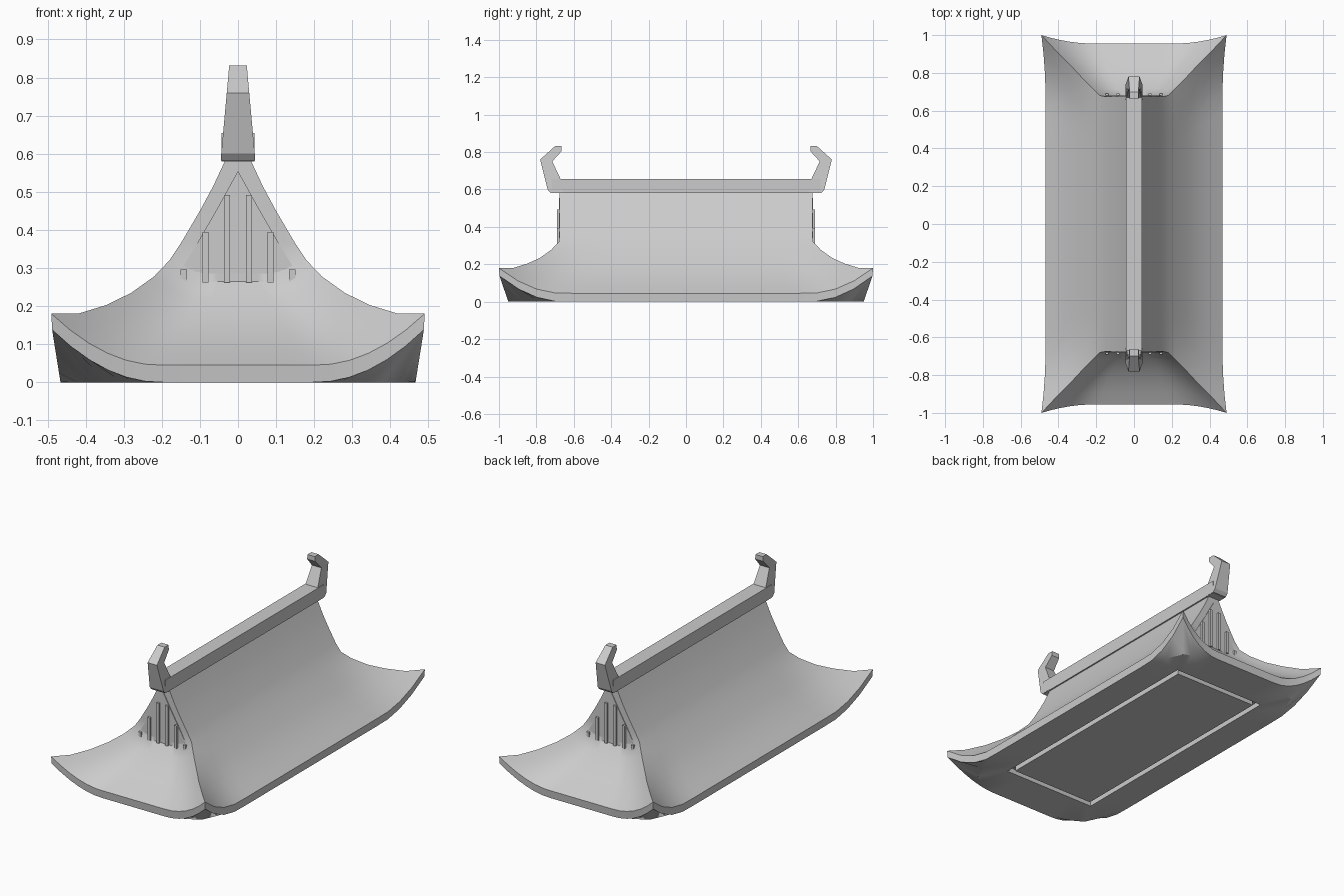
import bpy
import bmesh
from math import radians

old_cube = bpy.data.objects.get("Cube")
if old_cube:
    bpy.data.objects.remove(old_cube)

# One plain grey for every part
grey = bpy.data.materials.new("stone_grey")
grey.use_nodes = True
grey_value = (0.6, 0.6, 0.6, 1)
grey.diffuse_color = grey_value
grey.node_tree.nodes["Principled BSDF"].inputs["Base Color"].default_value = grey_value


def finish(name, bm, smooth=False):
    """Turn a bmesh into a named object with the grey material."""
    bmesh.ops.recalc_face_normals(bm, faces=bm.faces)
    mesh = bpy.data.meshes.new(name)
    bm.to_mesh(mesh)
    bm.free()
    mesh.materials.append(grey)
    obj = bpy.data.objects.new(name, mesh)
    bpy.context.collection.objects.link(obj)
    if smooth:
        bpy.ops.object.select_all(action="DESELECT")
        obj.select_set(True)
        bpy.context.view_layer.objects.active = obj
        bpy.ops.object.shade_smooth_by_angle(angle=radians(35))
    return obj


def box(name, x_range, y_range, z_range):
    bm = bmesh.new()
    corners = [bm.verts.new((x, y, z)) for x in x_range for y in y_range for z in z_range]
    bmesh.ops.convex_hull(bm, input=corners)
    bmesh.ops.dissolve_limit(bm, angle_limit=radians(1), verts=bm.verts, edges=bm.edges)
    return finish(name, bm)


def prism(name, outline, start, end):
    """Join two matching outlines, made by the start and end functions."""
    bm = bmesh.new()
    first = [bm.verts.new(start(a, b)) for a, b in outline]
    last = [bm.verts.new(end(a, b)) for a, b in outline]
    bm.faces.new(first)
    bm.faces.new(last)
    count = len(outline)
    for i in range(count):
        j = (i + 1) % count
        bm.faces.new((first[i], first[j], last[j], last[i]))
    return finish(name, bm)


# Roof body: stacked rings with upswept corners
STEPS = 20
LONG_FLAT, SHORT_FLAT = 0.66, 0.42


def upsweep(s, flat):
    return max(0, (abs(s) - flat) / (1 - flat)) ** 2


def mix(a, b, w):
    return a + (b - a) * w


def ring_points(side, corner, end):
    """side = (x, z) mid long eave, corner = (x, y, z), end = (y, z) mid short eave."""
    cx, cy, cz = corner
    ticks = [2 * i / STEPS - 1 for i in range(STEPS)]
    half = []
    for s in ticks:
        w = upsweep(s, LONG_FLAT)
        half.append((mix(side[0], cx, w), s * cy, mix(side[1], cz, w)))
    for s in ticks:
        w = upsweep(s, SHORT_FLAT)
        half.append((-s * cx, mix(end[0], cy, w), mix(end[1], cz, w)))
    return half + [(-x, -y, z) for x, y, z in half]


def level_ring(x, y, z):
    return ring_points((x, z), (x, y, z), (y, z))


GABLE_Y = 0.675
rings = [level_ring(x, GABLE_Y, z) for x, z in
         ((0.03, 0.59), (0.065, 0.515), (0.1, 0.45), (0.15, 0.365))]
# Flared skirt down to the eave, fascia, then the turned-up underside
rings += [ring_points(*row) for row in (
    ((0.18, 0.32), (0.18, 0.68, 0.32), (0.68, 0.265)),
    ((0.22, 0.27), (0.22, 0.72, 0.278), (0.715, 0.22)),
    ((0.28, 0.2), (0.28, 0.78, 0.235), (0.765, 0.17)),
    ((0.34, 0.14), (0.345, 0.85, 0.203), (0.82, 0.125)),
    ((0.41, 0.085), (0.42, 0.925, 0.18), (0.89, 0.08)),
    ((0.468, 0.045), (0.49, 1, 0.18), (0.955, 0.045)),
    ((0.466, 0), (0.488, 0.997, 0.138), (0.95, 0)),
    ((0.46, 0), (0.38, 0.87, 0), (0.945, 0)),
)]
# Rectangular groove in the flat bottom
GROOVE = 0.03
for inset, depth in ((0, 0), (0, GROOVE), (GROOVE, GROOVE), (GROOVE, 0)):
    rings.append(level_ring(0.295 - inset, 0.72 - inset, depth))

bm = bmesh.new()
loops = [[bm.verts.new(p) for p in ring] for ring in rings]
for upper, lower in zip(loops, loops[1:]):
    for i in range(len(upper)):
        j = (i + 1) % len(upper)
        bm.faces.new((upper[i], upper[j], lower[j], lower[i]))
bm.faces.new(loops[0])
bm.faces.new(loops[-1])
finish("roof_body", bm, smooth=True)

# Ridge beam
box("ridge_beam", (-0.043, 0.043), (-0.72, 0.72), (0.58, 0.655))

# Hooked ridge ends, narrowing upwards, as (y, z) outline
hook = [(0.66, 0.582), (0.725, 0.582), (0.74, 0.6), (0.78, 0.76), (0.7, 0.832),
        (0.665, 0.832), (0.665, 0.805), (0.715, 0.75), (0.67, 0.655)]


def hook_width(z):
    return mix(0.044, 0.023, max(0, (z - 0.6) / 0.232))


# Gable panel as (x, z) outline
right_edge = [(0.155, 0.285), (0.11, 0.36), (0.055, 0.455)]
panel = [(0, 0.262)] + right_edge + [(0, 0.555)] + [(-x, z) for x, z in reversed(right_edge)]

for label, d in (("front", -1), ("back", 1)):
    prism(label + "_ridge_hook", hook,
          lambda y, z: (-hook_width(z), d * y, z),
          lambda y, z: (hook_width(z), d * y, z))
    prism(label + "_gable_panel", panel,
          lambda x, z: (x, d * (GABLE_Y - 0.01), z),
          lambda x, z: (x, d * (GABLE_Y + 0.004), z))
    # Vertical battens under the gable slope
    for n in range(6):
        x = (n - 2.5) * 0.057
        top = 0.555 - 1.72 * (abs(x) + 0.008)
        y_pair = sorted((d * GABLE_Y, d * (GABLE_Y + 0.016)))
        box(label + "_gable_batten", (x - 0.008, x + 0.008), y_pair, (0.262, top))
